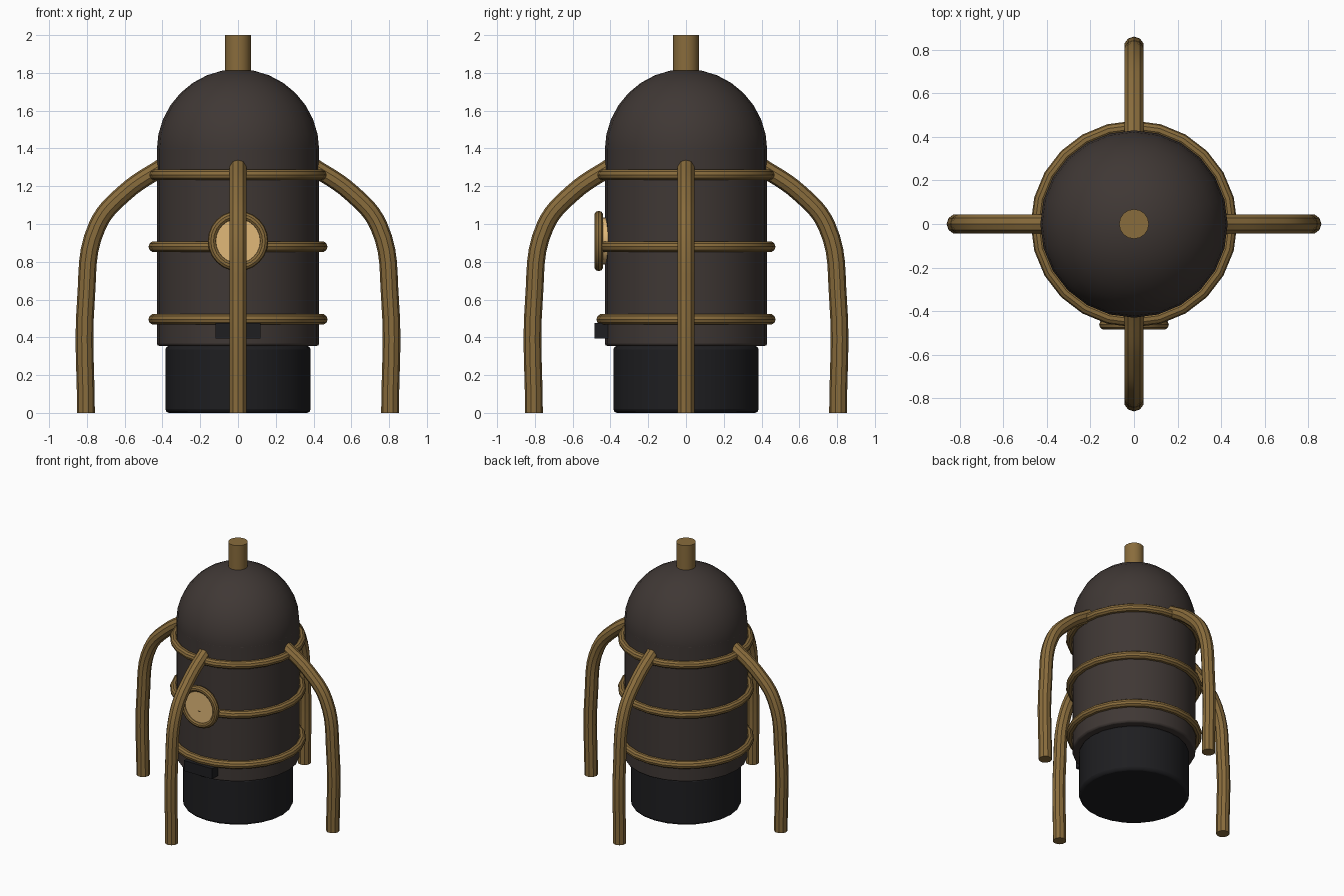
import bpy, math

if "Cube" in bpy.data.objects:
    bpy.data.objects.remove(bpy.data.objects["Cube"])


def material(name, rgb):
    m = bpy.data.materials.new(name)
    m.diffuse_color = (*rgb, 1)
    m.use_nodes = True
    m.node_tree.nodes["Principled BSDF"].inputs["Base Color"].default_value = m.diffuse_color
    return m


BRASS = material("brass", (0.25, 0.15, 0.045))
IRON = material("dark_iron", (0.05, 0.039, 0.035))
BLACK = material("black_iron", (0.013, 0.013, 0.015))
GLASS = material("amber_glass", (0.75, 0.48, 0.19))


def finish(name, mat, bevel=0, smooth=True):
    o = bpy.context.object
    o.name = name
    o.data.materials.append(mat)
    if bevel:
        b = o.modifiers.new("bevel", 'BEVEL')
        b.width, b.segments = bevel, 2
        b.limit_method = 'ANGLE'
    if smooth:
        bpy.ops.object.shade_smooth_by_angle(angle=math.radians(35))
    return o


def cylinder(name, r, z0, z1, mat, sides=24, bevel=0):
    bpy.ops.mesh.primitive_cylinder_add(vertices=sides, radius=r, depth=z1 - z0,
                                        location=(0, 0, (z0 + z1) / 2))
    return finish(name, mat, bevel)


# Boiler: base, body, dome and chimney
cylinder("firebox_base", 0.385, 0, 0.355, BLACK, bevel=0.02)
cylinder("boiler_body", 0.43, 0.355, 1.40, IRON, bevel=0.012)
bpy.ops.mesh.primitive_uv_sphere_add(segments=24, ring_count=16, radius=0.43,
                                     location=(0, 0, 1.39))
finish("boiler_dome", IRON)
cylinder("chimney", 0.068, 1.70, 2.0, BRASS, sides=16)

# Brass bands round the body
for i, z in enumerate((0.495, 0.88, 1.26)):
    bpy.ops.mesh.primitive_torus_add(major_radius=0.445, minor_radius=0.029,
                                     major_segments=24, minor_segments=10,
                                     location=(0, 0, z))
    finish(f"band_{i + 1}", BRASS)

# Four bent pipe legs
PATH = [(0.805, 0), (0.805, 0.60), (0.745, 0.99), (0.60, 1.165), (0.38, 1.315)]
for i in range(4):
    cu = bpy.data.curves.new("leg_path", 'CURVE')
    cu.dimensions = '3D'
    cu.bevel_depth = 0.047
    cu.bevel_resolution = 3
    cu.resolution_u = 6
    cu.use_fill_caps = True
    sp = cu.splines.new('BEZIER')
    sp.bezier_points.add(len(PATH) - 1)
    for p, (r, z) in zip(sp.bezier_points, PATH):
        p.co = (r, 0, z)
        p.handle_left_type = p.handle_right_type = 'AUTO'
    leg = bpy.data.objects.new(f"leg_{i + 1}", cu)
    leg.rotation_euler.z = i * math.pi / 2
    bpy.context.collection.objects.link(leg)
    bpy.ops.object.select_all(action='DESELECT')
    leg.select_set(True)
    bpy.context.view_layer.objects.active = leg
    bpy.ops.object.convert(target='MESH')
    finish(f"leg_{i + 1}", BRASS)

# Porthole: rim and amber pane on the front
bpy.ops.mesh.primitive_torus_add(major_radius=0.137, minor_radius=0.023,
                                 major_segments=24, minor_segments=10,
                                 location=(0, -0.462, 0.91),
                                 rotation=(math.pi / 2, 0, 0))
finish("porthole_rim", BRASS)
bpy.ops.mesh.primitive_cylinder_add(vertices=24, radius=0.125, depth=0.06,
                                    location=(0, -0.442, 0.91),
                                    rotation=(math.pi / 2, 0, 0))
finish("porthole_pane", GLASS)

# Small ash door below the lowest band
bpy.ops.mesh.primitive_cube_add(size=1, location=(0, -0.445, 0.435))
bpy.context.object.scale = (0.24, 0.08, 0.08)
finish("ash_door", BLACK, smooth=False)
